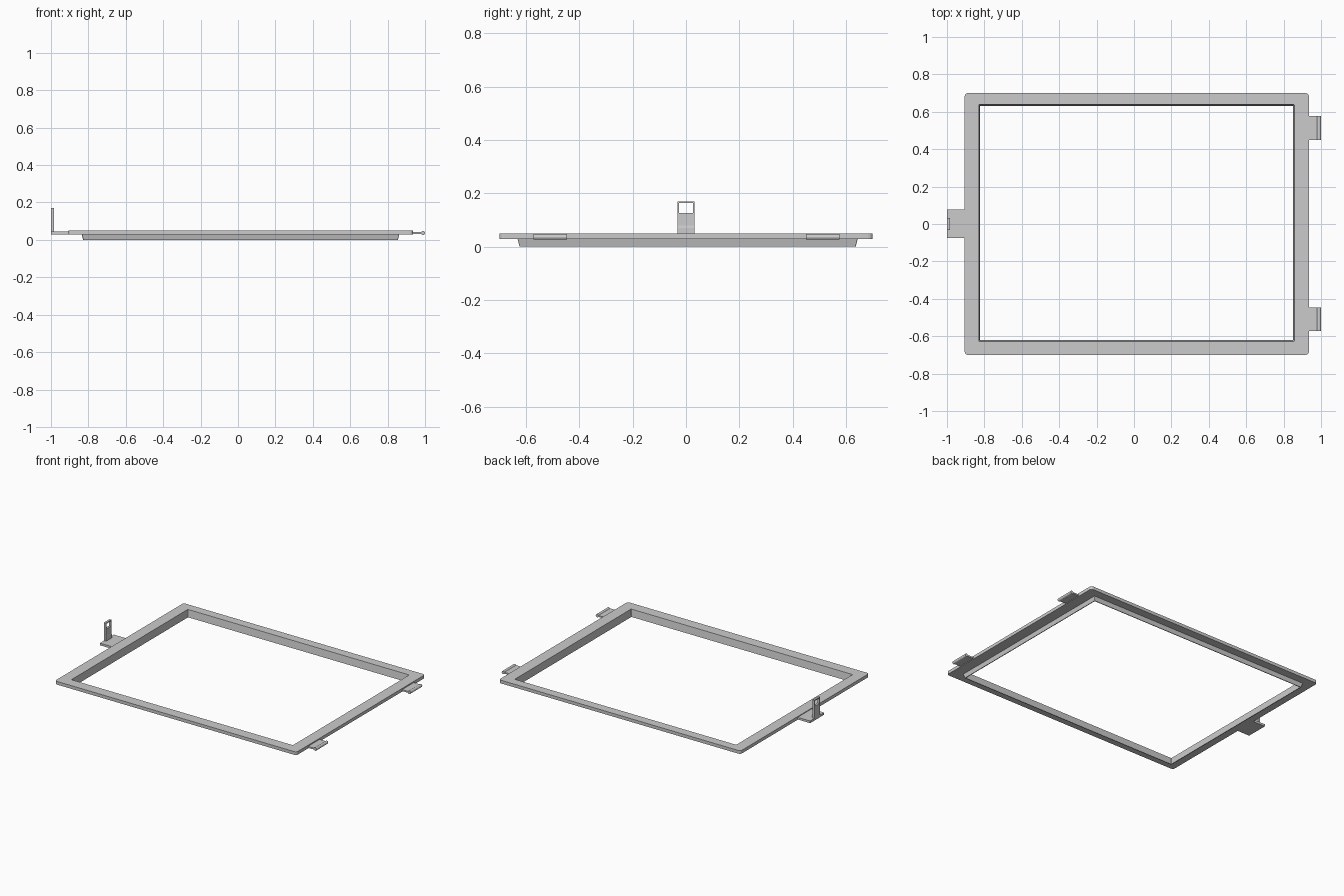
import bpy, bmesh, math

if "Cube" in bpy.data.objects:
    bpy.data.objects.remove(bpy.data.objects["Cube"])


def finish(name, bm):
    bmesh.ops.recalc_face_normals(bm, faces=bm.faces)
    me = bpy.data.meshes.new(name)
    bm.to_mesh(me)
    bm.free()
    ob = bpy.data.objects.new(name, me)
    bpy.context.collection.objects.link(ob)
    return ob


def rect(x0, x1, y0, y1, z, r, n=3):
    """Rounded rectangle loop at height z."""
    pts = []
    for cx, cy, a in ((x1 - r, y1 - r, 0), (x0 + r, y1 - r, 90),
                      (x0 + r, y0 + r, 180), (x1 - r, y0 + r, 270)):
        for i in range(n + 1):
            t = math.radians(a + 90 * i / n)
            pts.append((cx + r * math.cos(t), cy + r * math.sin(t), z))
    return pts


def ring(name, loops):
    """Closed ring bridging each loop to the next and the last to the first."""
    bm = bmesh.new()
    rows = [[bm.verts.new(p) for p in loop] for loop in loops]
    n = len(rows[0])
    for k, a in enumerate(rows):
        b = rows[(k + 1) % len(rows)]
        for i in range(n):
            j = (i + 1) % n
            bm.faces.new((a[i], a[j], b[j], b[i]))
    return finish(name, bm)


def prism(name, profile, y0, y1):
    """Extrude an x-z outline along y."""
    bm = bmesh.new()
    f = bm.faces.new([bm.verts.new((x, y0, z)) for x, z in profile])
    ext = bmesh.ops.extrude_face_region(bm, geom=[f])
    vs = [v for v in ext["geom"] if isinstance(v, bmesh.types.BMVert)]
    bmesh.ops.translate(bm, verts=vs, vec=(0, y1 - y0, 0))
    return finish(name, bm)


def opening(g, z, r=0.003):
    return rect(-0.83 + g, 0.857 - g, -0.627 + g, 0.639 - g, z, r)


OUT = (-0.905, 0.935, -0.70, 0.70)
ZB, ZT = 0.028, 0.050

# flange and its thin tapered lip, one continuous ring
ring("frame", [rect(*OUT, ZB, 0.016), rect(*OUT, ZT, 0.016),
               opening(0, ZT), opening(0.007, 0),
               opening(0.002, 0), opening(-0.005, ZB)])

# latch tab
prism("latch_tab", [(-1.0, 0.03), (-0.904, 0.03), (-0.904, 0.045), (-1.0, 0.045)],
      -0.074, 0.078)

# upright latch with a window, thicker at the foot
prism("latch_post", [(-1.0, 0.032), (-0.983, 0.032), (-0.983, 0.07),
                     (-0.985, 0.08), (-0.985, 0.127), (-1.0, 0.127)], -0.031, 0.031)
for y0, y1 in ((-0.031, -0.026), (0.026, 0.031)):
    prism("latch_side", [(-1.0, 0.127), (-0.985, 0.127), (-0.985, 0.17), (-1.0, 0.17)], y0, y1)
prism("latch_bar", [(-1.0, 0.163), (-0.985, 0.163), (-0.985, 0.17), (-1.0, 0.17)],
      -0.026, 0.026)

# hinge arms ending in a round barrel
R, CX, CZ = 0.011, 0.989, 0.037
for y0, y1 in ((0.450, 0.577), (-0.573, -0.446)):
    prism("hinge_arm", [(0.934, 0.032), (CX, 0.032), (CX, 0.042), (0.934, 0.042)], y0, y1)
    prism("hinge_barrel", [(CX + R * math.cos(math.tau * i / 12), CZ + R * math.sin(math.tau * i / 12))
                           for i in range(12)], y0, y1)
